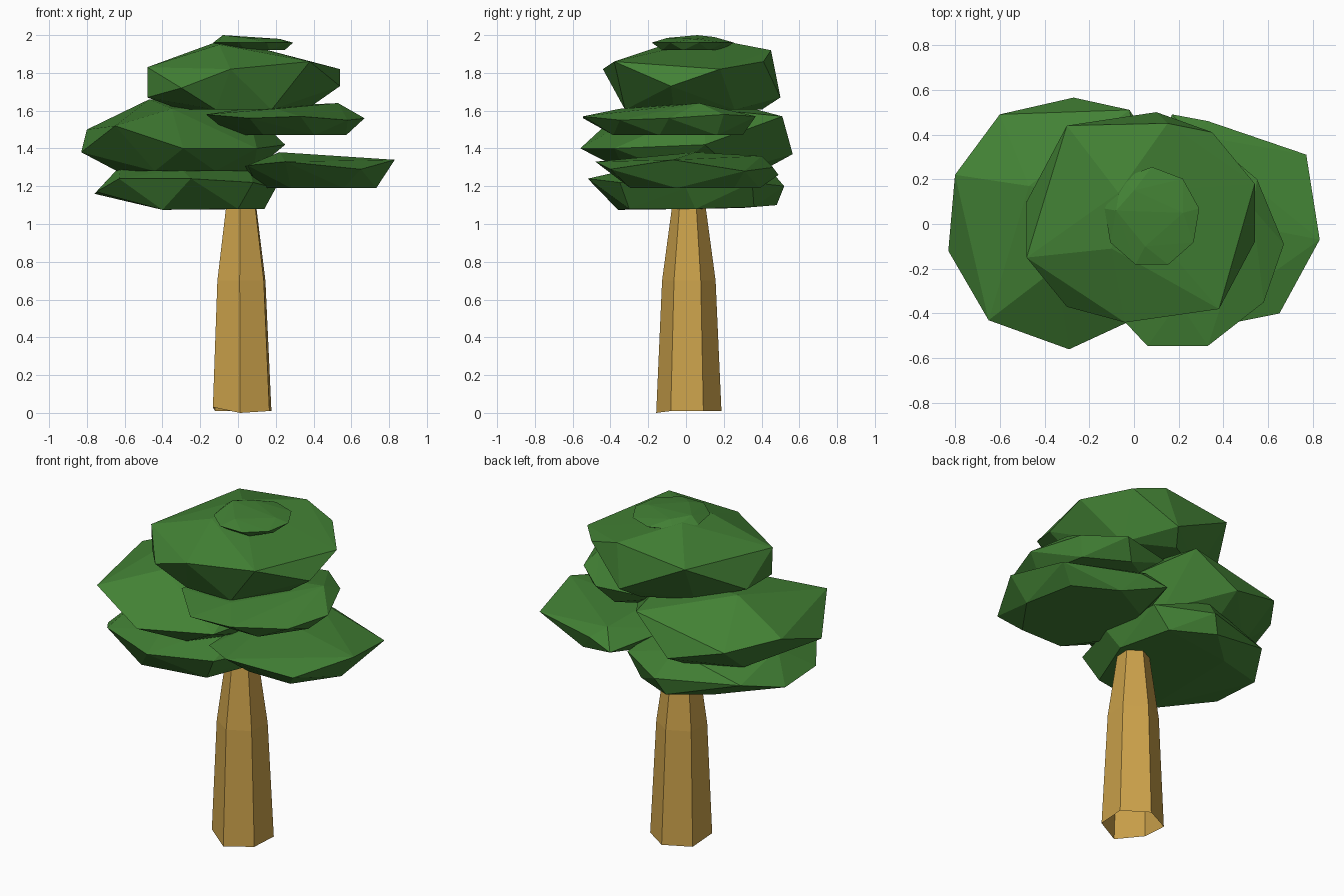
import bpy, bmesh
from math import cos, sin, tau


def material(name, color):
    m = bpy.data.materials.new(name)
    m.diffuse_color = color
    return m


def finish(name, bm, mat):
    bmesh.ops.recalc_face_normals(bm, faces=bm.faces)
    me = bpy.data.meshes.new(name)
    bm.to_mesh(me)
    bm.free()
    me.materials.append(mat)
    ob = bpy.data.objects.new(name, me)
    bpy.context.collection.objects.link(ob)
    return ob


def ring(x, y, z, rx, ry, n=6, turn=0.25):
    return [(x + rx * cos(tau * (i / n + turn)), y + ry * sin(tau * (i / n + turn)), z)
            for i in range(n)]


def clump(name, rim, under, tips):
    """Faceted leaf pad: hull of an uneven rim, a flat underside and a few high points."""
    bm = bmesh.new()
    for p in rim + under + tips:
        bm.verts.new(p)
    res = bmesh.ops.convex_hull(bm, input=bm.verts)
    loose = {g for g in res["geom_interior"] + res["geom_unused"]
             if isinstance(g, bmesh.types.BMVert)}
    bmesh.ops.delete(bm, geom=list(loose), context='VERTS')
    finish(name, bm, leaf)


leaf = material("leaf", (0.055, 0.22, 0.035, 1))
bark = material("bark", (0.6, 0.36, 0.07, 1))

# Trunk: open-bottomed tapered hexagon
bm = bmesh.new()
levels = [[bm.verts.new(p) for p in ring(x, 0.015, z, r, r, turn=0.24)]
          for x, z, r in ((0.022, 0.01, 0.173), (0.018, 0.7, 0.142),
                          (0.017, 1.07, 0.092), (0.017, 1.16, 0.08))]
for a, b in zip(levels, levels[1:]):
    for i in range(6):
        j = (i + 1) % 6
        bm.faces.new((a[i], a[j], b[j], b[i]))
bm.faces.new(levels[-1])
levels[0][3].co.z = 0.0
levels[0][2].co.z = 0.03
finish("trunk", bm, bark)

# Foliage pads, lowest to highest
clump("lower_left_leaves",
      [(-0.76, 0.13, 1.16), (-0.75, -0.18, 1.17), (-0.63, -0.36, 1.24), (-0.25, -0.52, 1.24),
       (0.08, -0.35, 1.22), (0.2, 0, 1.19), (0.15, 0.35, 1.22), (-0.15, 0.52, 1.2),
       (-0.62, 0.36, 1.22)],
      [(-0.4, -0.36, 1.075), (0.0, -0.3, 1.08), (0.14, 0.05, 1.08), (0.05, 0.36, 1.09),
       (-0.2, 0.48, 1.1), (-0.4, 0.3, 1.085)],
      [(-0.62, 0.0, 1.31), (-0.2, 0.4, 1.34), (0.05, 0.1, 1.33), (-0.3, -0.3, 1.29)])
clump("lower_right_leaves",
      [(0.83, -0.07, 1.34), (0.77, 0.31, 1.28), (0.33, 0.46, 1.3), (0.17, 0.49, 1.26),
       (0.02, 0.1, 1.3), (0.05, -0.35, 1.31), (0.25, -0.48, 1.33), (0.65, -0.4, 1.29)],
      ring(0.42, 0.03, 1.19, 0.32, 0.36, 7),
      [(0.22, 0.05, 1.38), (0.25, 0.4, 1.36)])
clump("middle_left_leaves",
      [(-0.83, -0.12, 1.38), (-0.8, 0.22, 1.5), (-0.6, 0.49, 1.46), (-0.27, 0.565, 1.37),
       (-0.02, 0.51, 1.57), (0.25, 0.1, 1.42), (0.1, -0.38, 1.4), (-0.29, -0.56, 1.4),
       (-0.65, -0.43, 1.52)],
      ring(-0.28, 0.02, 1.28, 0.37, 0.38, 7),
      [(-0.47, 0.17, 1.66), (-0.35, -0.2, 1.61), (0.05, 0.1, 1.61)])
clump("middle_right_leaves",
      [(0.67, -0.09, 1.56), (0.55, 0.2, 1.58), (0.35, 0.37, 1.57), (0.0, 0.3, 1.56),
       (-0.17, -0.3, 1.58), (0.06, -0.545, 1.56), (0.33, -0.545, 1.57), (0.58, -0.35, 1.55)],
      ring(0.27, -0.06, 1.47, 0.31, 0.36, 7),
      [(0.53, 0.07, 1.64), (0.1, 0, 1.62), (0.2, -0.35, 1.61)])
clump("top_leaves",
      [(-0.48, -0.15, 1.83), (-0.48, 0.1, 1.67), (-0.3, 0.44, 1.87), (0.1, 0.5, 1.67),
       (0.35, 0.41, 1.86), (0.54, 0.18, 1.82), (0.54, -0.08, 1.73), (0.38, -0.38, 1.86),
       (-0.04, -0.44, 1.82), (-0.3, -0.37, 1.72), (-0.48, -0.14, 1.67)],
      ring(0.03, 0.02, 1.605, 0.34, 0.38, 7),
      [(-0.1, -0.11, 1.95), (-0.07, 0.14, 1.98), (0.15, 0.45, 1.92)])
clump("crown_tuft",
      ring(0.08, 0.03, 1.96, 0.215, 0.225, 9),
      ring(0.1, 0.02, 1.92, 0.15, 0.16, 7),
      [(-0.08, 0.06, 2.0), (0.0, 0.15, 1.99), (0.22, 0.05, 1.98), (0.05, -0.1, 1.985)])
